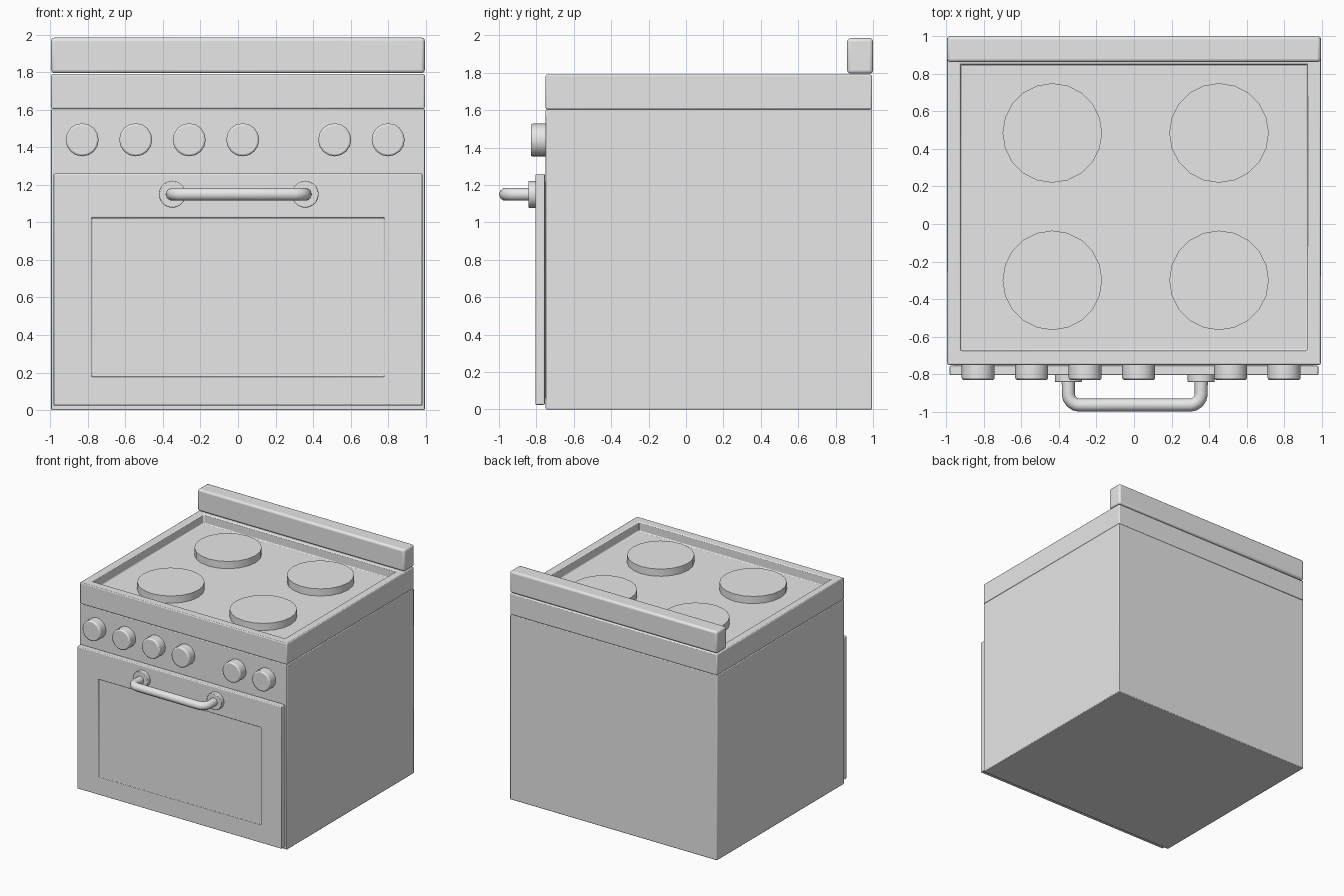
import bpy, bmesh, math
from mathutils import Matrix, Vector

old = bpy.data.objects.get("Cube")
if old:
    bpy.data.objects.remove(old, do_unlink=True)

GREY = (0.8, 0.8, 0.8, 1)
grey = bpy.data.materials.new("light_grey")
grey.use_nodes = True
grey.diffuse_color = GREY
grey.node_tree.nodes["Principled BSDF"].inputs["Base Color"].default_value = GREY


def finish(name, bm, bevel=0, segments=2):
    """Turn a bmesh into an object with soft edges."""
    bmesh.ops.recalc_face_normals(bm, faces=bm.faces)
    mesh = bpy.data.meshes.new(name)
    bm.to_mesh(mesh)
    bm.free()
    mesh.materials.append(grey)
    obj = bpy.data.objects.new(name, mesh)
    bpy.context.collection.objects.link(obj)
    if bevel:
        mod = obj.modifiers.new("soft_edges", "BEVEL")
        mod.width, mod.segments = bevel, segments
        mod.limit_method, mod.angle_limit = "ANGLE", math.radians(40)
    bpy.ops.object.select_all(action="DESELECT")
    obj.select_set(True)
    bpy.context.view_layer.objects.active = obj
    bpy.ops.object.shade_smooth_by_angle(angle=math.radians(35))
    return obj


def box(low, high):
    """Bmesh box between two corners."""
    low, high = Vector(low), Vector(high)
    bm = bmesh.new()
    bmesh.ops.create_cube(bm, size=1)
    bmesh.ops.scale(bm, vec=high - low, verts=bm.verts)
    bmesh.ops.translate(bm, vec=(low + high) / 2, verts=bm.verts)
    return bm


def sink(bm, direction, low, high, depth):
    """Inset the face looking along direction to the given limits, then sink it."""
    direction = Vector(direction)
    bm.normal_update()
    face = max(bm.faces, key=lambda f: f.normal.dot(direction))
    middle = face.calc_center_median()
    bmesh.ops.inset_individual(bm, faces=[face], thickness=0.05)
    axes = [i for i in range(3) if abs(direction[i]) < 0.5]
    for v in face.verts:
        for axis, a, b in zip(axes, low, high):
            v.co[axis] = a if v.co[axis] < middle[axis] else b
    bmesh.ops.inset_individual(bm, faces=[face], thickness=0)
    bmesh.ops.translate(bm, vec=-direction * depth, verts=face.verts)


def disc(name, centre, radius, height, sides, forward=False, bevel=0):
    """Short cylinder, upright or facing forward."""
    bm = bmesh.new()
    turn = Matrix.Rotation(math.pi / 2, 4, "X") if forward else Matrix()
    bmesh.ops.create_cone(bm, cap_ends=True, segments=sides, radius1=radius,
                          radius2=radius, depth=height,
                          matrix=Matrix.Translation(centre) @ turn)
    return finish(name, bm, bevel)


# Cabinet, hob with sunken tray, and rear rail
W = 0.995
finish("cabinet", box((-W, -0.75, 0), (W, W, 1.605)), 0.006)
hob = box((-W, -0.75, 1.605), (W, W, 1.79))
sink(hob, (0, 0, 1), (-0.925, -0.675), (0.925, 0.85), 0.08)
finish("hob", hob, 0.008)
finish("rear_rail", box((-W, 0.862, 1.795), (W, 1, 1.985)), 0.018, 3)

# Hot plates
for row, y in (("front", -0.3), ("rear", 0.485)):
    for side, x in (("right", -0.435), ("left", 0.453)):
        disc(f"{row}_{side}_hot_plate", (x, y, 1.74), 0.265, 0.065, 20)

# Control knobs
for i, x in enumerate((-0.83, -0.545, -0.26, 0.025, 0.515, 0.8)):
    disc(f"knob_{i + 1}", (x, -0.785, 1.44), 0.088, 0.09, 16, True, 0.01)

# Oven door with sunken window panel
door = box((-0.982, -0.805, 0.025), (0.982, -0.755, 1.26))
sink(door, (0, -1, 0), (-0.78, 0.178), (0.78, 1.025), 0.012)
finish("oven_door", door, 0.018, 3)
finish("door_hinge_plate", box((-0.95, -0.76, 0.06), (0.95, -0.745, 1.22)))

# Door handle: two round mounts and a bent bar
MID, HALF, Z = 0.004, 0.354, 1.15
for side, s in (("right", -1), ("left", 1)):
    disc(f"{side}_handle_mount", (MID + s * HALF, -0.82, Z), 0.072, 0.045, 20, True, 0.005)

path = [(MID - HALF, -0.82)]
R = 0.06
for s, start in ((-1, math.pi), (1, 1.5 * math.pi)):
    for k in range(5):
        a = start + k * math.pi / 8
        path.append((MID + s * (HALF - R) + R * math.cos(a), -0.965 + R + R * math.sin(a)))
path.append((MID + HALF, -0.82))

curve = bpy.data.curves.new("door_handle", "CURVE")
curve.dimensions = "3D"
curve.bevel_depth, curve.bevel_resolution = 0.035, 3
curve.use_fill_caps = True
spline = curve.splines.new("POLY")
spline.points.add(len(path) - 1)
for point, (x, y) in zip(spline.points, path):
    point.co = (x, y, Z, 1)
    point.radius = 1
spline.use_smooth = True
curve.materials.append(grey)
bpy.context.collection.objects.link(bpy.data.objects.new("door_handle", curve))
